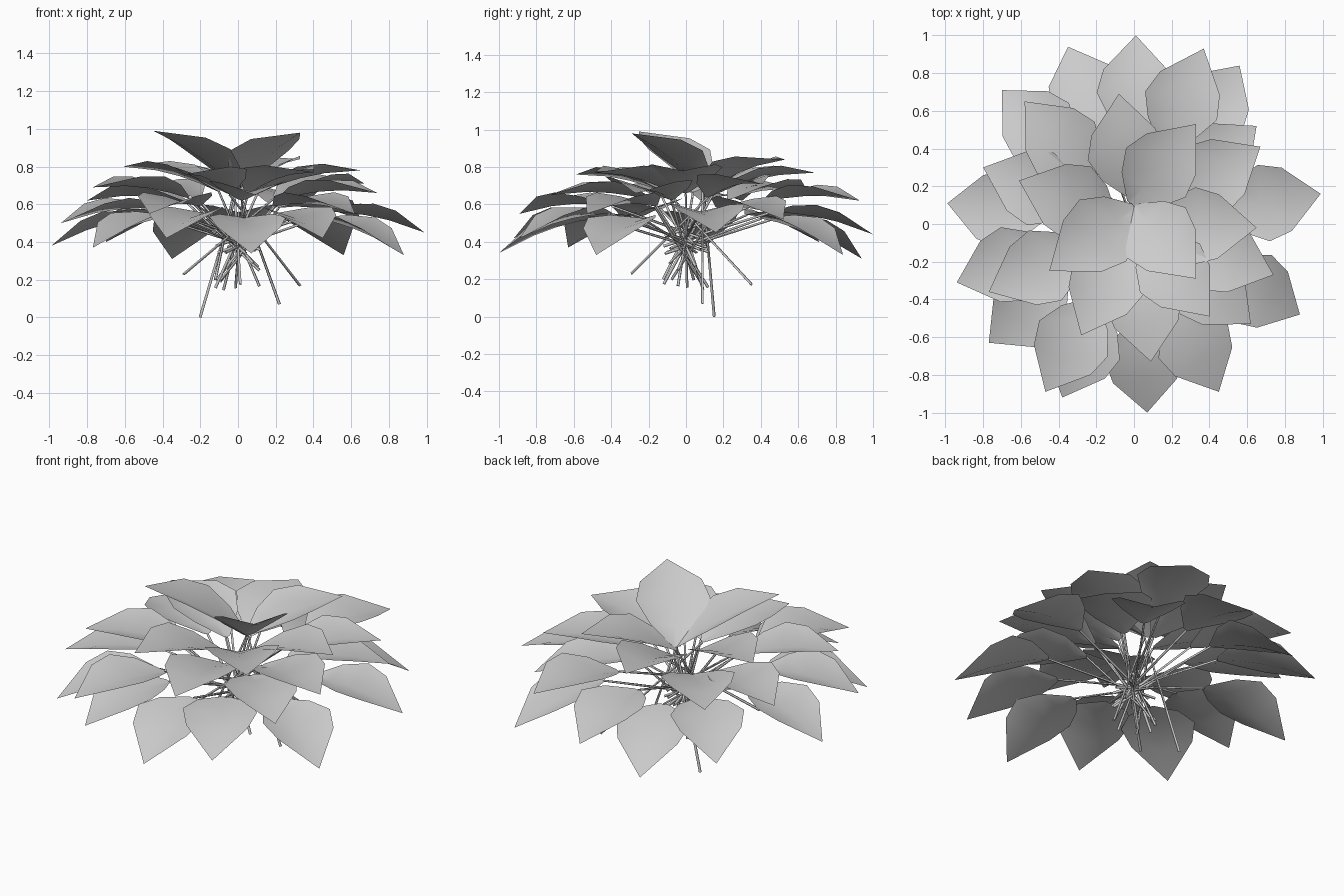
import bpy, bmesh, math
from mathutils import Vector

if "Cube" in bpy.data.objects:
    bpy.data.objects.remove(bpy.data.objects["Cube"])

# leaf tips: x, y, z
TIPS = [(.01, 1, .44), (.37, .93, .62), (.56, .84, .33), (.65, .52, .52), (.67, .41, .71),
        (.99, .16, .45), (.65, -.02, .78), (.74, -.27, .66), (.88, -.48, .33), (.62, -.53, .55),
        (.40, -.49, .77), (.45, -.89, .42), (.07, -1, .34), (.09, -.73, .65), (-.38, -.92, .42),
        (-.47, -.89, .55), (-.28, -.59, .76), (-.77, -.63, .37), (-.77, -.36, .69),
        (-.94, -.31, .50), (-.99, .11, .38), (-.80, .30, .62), (-.61, .23, .80),
        (-.70, .71, .40), (-.58, .65, .67), (-.35, .94, .31), (-.08, .69, .77)]
# crown leaves and leaning stems: tip, leaf base, stem foot
CROWN = [((.33, .53, .84), (-.02, .11, .67), (-.12, -.12, .2)),
         ((-.45, -.25, .99), (0, .09, .68), (.22, .09, .07)),
         ((.33, -.29, .98), (0, .09, .68), (-.2, .15, 0))]
FEET = {4: (-.29, -.29, .23), 16: (.33, .35, .17)}
# station along leaf, half width
PROFILE = [(0, .02), (.2, .14), (.42, .205), (.65, .17), (1, 0)]
CUP = .3   # how far the blade edges rise from the midrib
ARCH = .12


def make_object(name, bm):
    bmesh.ops.recalc_face_normals(bm, faces=bm.faces)
    me = bpy.data.meshes.new(name)
    bm.to_mesh(me)
    bm.free()
    for p in me.polygons:
        p.use_smooth = True
    ob = bpy.data.objects.new(name, me)
    bpy.context.collection.objects.link(ob)


def leaf(name, base, tip):
    """Thin cupped blade, widest near its middle and pointed at the tip."""
    bm = bmesh.new()
    axis = tip - base
    side = Vector((-axis.y, axis.x, 0)).normalized()
    up = axis.cross(side).normalized()
    rows = []
    for t, w in PROFILE:
        mid = base + axis * t + Vector((0, 0, ARCH * t * (1 - t)))
        if w == 0:
            rows.append([bm.verts.new(mid)] * 3)
            continue
        rise = up * CUP * w
        rows.append([bm.verts.new(mid + side * w + rise), bm.verts.new(mid),
                     bm.verts.new(mid - side * w + rise)])
    for a, b in zip(rows, rows[1:]):
        for i in range(2):
            quad = list(dict.fromkeys((a[i], a[i + 1], b[i + 1], b[i])))
            bm.faces.new(quad)
    make_object(name, bm)


def stem(name, foot, top):
    """Three-sided tapering stalk."""
    bm = bmesh.new()
    rot = (top - foot).to_track_quat('Z', 'Y')
    rings = []
    for p, r in ((foot, .009), (top, .007)):
        rings.append([bm.verts.new(p + rot @ Vector((r * math.cos(a), r * math.sin(a), 0)))
                      for a in (0, 2.094, 4.189)])
    for i in range(3):
        j = (i + 1) % 3
        bm.faces.new((rings[0][i], rings[0][j], rings[1][j], rings[1][i]))
    make_object(name, bm)


# outer and middle tiers, radiating from the centre
for n, t in enumerate(TIPS):
    tip = Vector(t)
    out = Vector((tip.x, tip.y, 0))
    radius = out.length
    out.normalize()
    zb = .425 + .3 * tip.z
    run = math.sqrt(.56 ** 2 - (tip.z - zb) ** 2)
    base = out * (radius - run) + Vector((0, 0, zb))
    reach = radius - run + .12
    fall = math.sqrt(max(.55 ** 2 - reach ** 2, .18 ** 2))
    foot = Vector(FEET[n]) if n in FEET else out * -.12 + Vector((0, 0, zb - fall))
    leaf(f"leaf_{n}", base, tip)
    stem(f"stem_{n}", foot, base)

# crown
for n, (tip, base, foot) in enumerate(CROWN):
    leaf(f"crown_leaf_{n}", Vector(base), Vector(tip))
    stem(f"crown_stem_{n}", Vector(foot), Vector(base))
